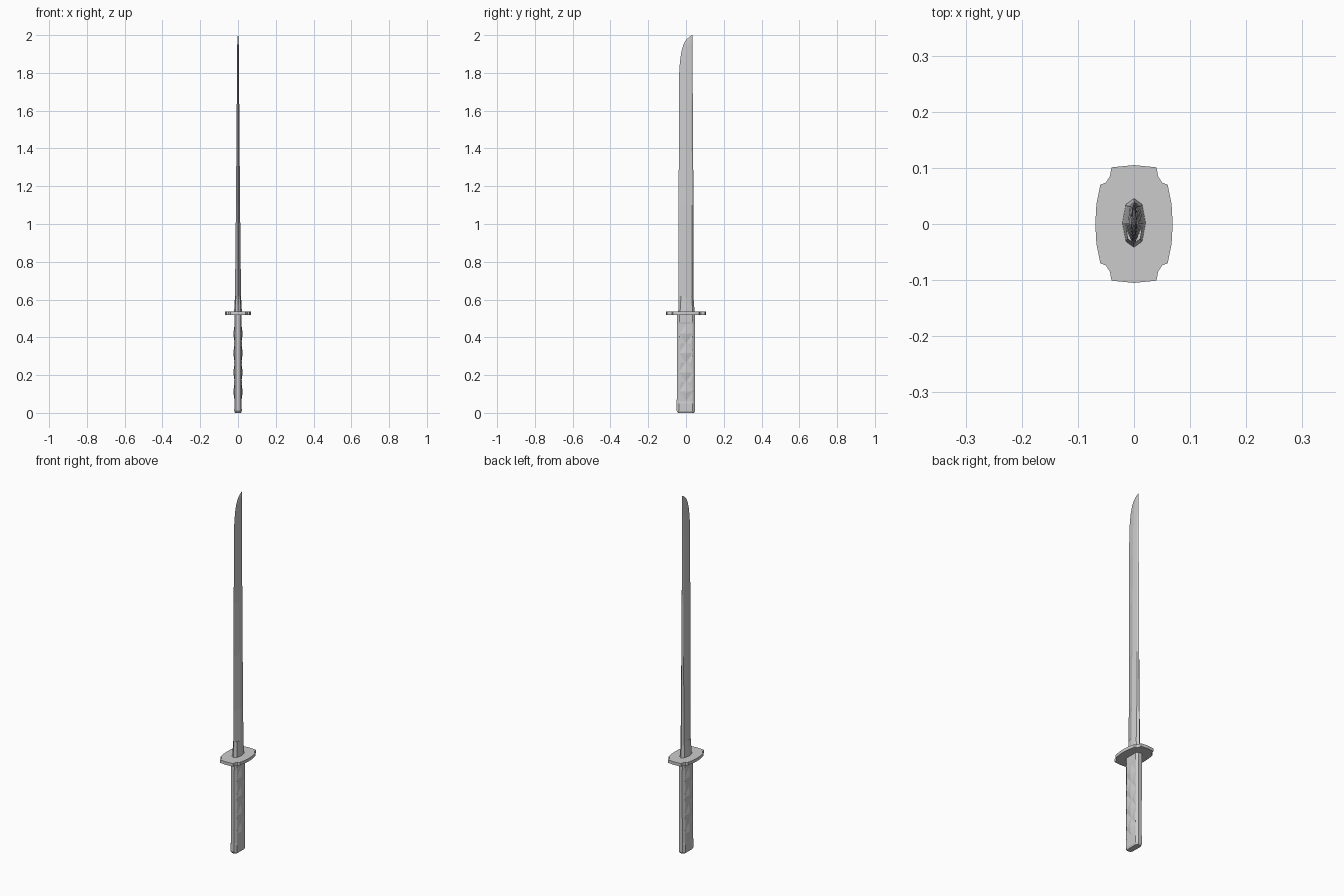
import bpy, bmesh

if "Cube" in bpy.data.objects:
    bpy.data.objects.remove(bpy.data.objects["Cube"])


def finish(name, bm):
    bmesh.ops.recalc_face_normals(bm, faces=bm.faces)
    me = bpy.data.meshes.new(name)
    bm.to_mesh(me)
    bm.free()
    ob = bpy.data.objects.new(name, me)
    bpy.context.collection.objects.link(ob)
    return ob


def loft(name, sections):
    """Skin a stack of equal-length rings and cap both ends."""
    bm = bmesh.new()
    rings = [[bm.verts.new(p) for p in s] for s in sections]
    n = len(rings[0])
    for a, b in zip(rings, rings[1:]):
        for i in range(n):
            j = (i + 1) % n
            bm.faces.new((a[i], a[j], b[j], b[i]))
    bm.faces.new(rings[0])
    bm.faces.new(rings[-1])
    return finish(name, bm)


def section(z, edge, back, t, shape):
    """Symmetric ring: shape holds (depth fraction, thickness fraction)."""
    half = [(t * w, edge + (back - edge) * d) for d, w in shape]
    mirror = [(-x, y) for x, y in reversed(half) if x > 1e-9]
    return [(x, y, z) for x, y in half + mirror]


# Blade: faceted section, thinning upward, with a curved cutting tip
BLADE = [(0, 0), (0.5, 1), (0.9, 0.65), (1, 0)]
profile = [(0.53, -0.041, 0.041, 0.018), (0.80, -0.040, 0.040, 0.014),
           (1.10, -0.039, 0.039, 0.011), (1.40, -0.038, 0.038, 0.0085),
           (1.65, -0.037, 0.036, 0.0065), (1.80, -0.036, 0.035, 0.0055),
           (1.86, -0.032, 0.035, 0.005), (1.91, -0.025, 0.035, 0.0045),
           (1.95, -0.014, 0.035, 0.004), (1.975, 0.000, 0.035, 0.003),
           (1.99, 0.017, 0.035, 0.002), (2.00, 0.033, 0.035, 0.0005)]
loft("blade", [section(z, e, b, t, BLADE) for z, e, b, t in profile])

# Collar at the root of the blade
COLLAR = [(0, 0), (0.12, 0.7), (0.5, 1), (0.88, 0.7), (1, 0)]
loft("blade_collar", [section(0.53, -0.042, 0.046, 0.021, COLLAR),
                      section(0.62, -0.035, 0.039, 0.016, COLLAR)])

# Guard: plate with scooped corners
quarter = [(0.069, 0.0), (0.067, 0.035), (0.060, 0.070), (0.050, 0.074),
           (0.043, 0.085), (0.040, 0.101), (0.0, 0.105)]
right = [(x, -y) for x, y in reversed(quarter[1:])] + quarter
outline = right + [(-x, y) for x, y in reversed(right) if x > 0]
loft("guard", [[(x, y, z) for x, y in outline] for z in (0.519, 0.536)])

# Handle: eight-sided grip with a chamfered butt
GRIP = [(0, 0.55), (0.13, 1), (0.87, 1), (1, 0.55)]
loft("handle", [section(z, e, b, t, GRIP) for z, e, b, t in
                [(0.0, -0.042, 0.042, 0.016), (0.010, -0.049, 0.047, 0.020),
                 (0.05, -0.049, 0.047, 0.0195), (0.06, -0.049, 0.047, 0.018),
                 (0.47, -0.048, 0.048, 0.018), (0.48, -0.048, 0.048, 0.0195),
                 (0.525, -0.048, 0.048, 0.0195)]])

# Grip wrap: stacked raised diamonds on both cheeks
bm = bmesh.new()
count, bottom, height = 4, 0.062, 0.102
for side in (-1, 1):
    for row in range(count):
        zc = bottom + height * (row + 0.5)
        rings = []
        for scale, x in ((1, 0.0175), (0.9, 0.0185), (0.2, 0.0235)):
            rings.append([bm.verts.new((side * x, 0.036 * scale * u, zc + height / 2 * scale * v))
                          for u, v in ((-1, 0), (0, -1), (1, 0), (0, 1))])
        for a, b in zip(rings, rings[1:]):
            for i in range(4):
                j = (i + 1) % 4
                bm.faces.new((a[i], a[j], b[j], b[i]))
        bm.faces.new(rings[0])
        bm.faces.new(rings[-1])
    # Half diamonds filling the gaps along both borders
    for row in range(count - 1):
        zc = bottom + height * (row + 1)
        for s in (-1, 1):
            base = [bm.verts.new((side * 0.0175, s * y, zc + dz))
                    for y, dz in ((0.002, 0), (0.036, height * 0.47), (0.036, -height * 0.47))]
            peak = bm.verts.new((side * 0.0205, s * 0.027, zc))
            bm.faces.new(base)
            for i in range(3):
                bm.faces.new((base[i], base[(i + 1) % 3], peak))
finish("grip_wrap", bm)
